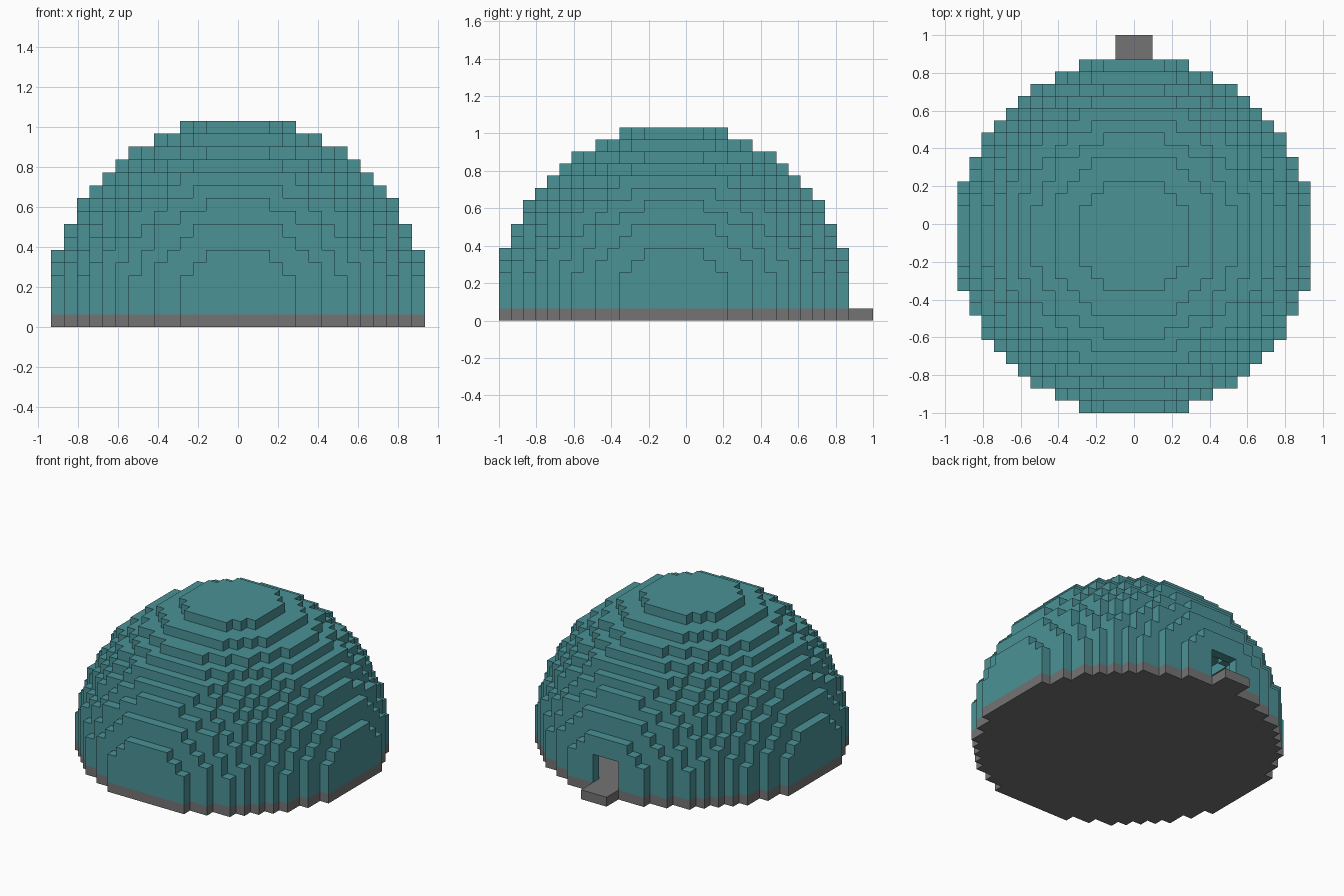
import bpy, bmesh
from mathutils import Vector

cube = bpy.data.objects.get("Cube")
if cube:
    bpy.data.objects.remove(cube, do_unlink=True)

U = 2 / 31            # block size
R2 = 216.5            # squared dome radius, in blocks
SPAN = range(-14, 15)
DIRS = [Vector(d) for d in ((1, 0, 0), (-1, 0, 0), (0, 1, 0), (0, -1, 0), (0, 0, 1), (0, 0, -1))]


def material(name, rgb):
    m = bpy.data.materials.new(name)
    m.use_nodes = True
    m.diffuse_color = (*rgb, 1)
    m.node_tree.nodes["Principled BSDF"].inputs["Base Color"].default_value = (*rgb, 1)
    return m


def inside(x, y, z):
    return x * x + y * y + z * z <= R2


def build(name, cells, solid, mat):
    """Skin a set of blocks, leaving out faces that touch another block."""
    bm = bmesh.new()
    verts = {}

    def vert(p):
        key = tuple(round(2 * c) for c in p)
        if key not in verts:
            verts[key] = bm.verts.new((p.x * U, (p.y - 1) * U, (p.z + 1.5) * U))
        return verts[key]

    for cell in sorted(cells):
        c = Vector(cell)
        for d in DIRS:
            if tuple(int(v) for v in c + d) in solid:
                continue
            a = Vector((d.y, d.z, d.x))
            b = d.cross(a)
            mid = c + d / 2
            bm.faces.new([vert(mid + (a * s + b * t) / 2)
                          for s, t in ((-1, -1), (1, -1), (1, 1), (-1, 1))])
    # Merge flat neighbouring faces into clean panels
    bmesh.ops.dissolve_limit(bm, angle_limit=0.01, verts=bm.verts[:], edges=bm.edges[:])
    mesh = bpy.data.meshes.new(name)
    bm.to_mesh(mesh)
    bm.free()
    mesh.materials.append(mat)
    obj = bpy.data.objects.new(name, mesh)
    bpy.context.collection.objects.link(obj)
    return obj


teal = material("teal", (0.07, 0.287, 0.305))
grey = material("grey", (0.178, 0.174, 0.178))

# Round floor slab, one block thick
floor = {(x, y, -1) for x in SPAN for y in SPAN if inside(x, y, -1)}

# Doorstep at the back
step = {(x, y, -1) for x in (-1, 0, 1) for y in (15, 16)}

# Hollow dome, one block thick
dome = {(x, y, z) for x in SPAN for y in SPAN for z in range(15)
        if inside(x, y, z) and not (inside(abs(x) + 1, y, z)
                                    and inside(x, abs(y) + 1, z)
                                    and inside(x, y, z + 1))}

# Doorway, three blocks wide and high
dome -= {(x, y, z) for x in (-1, 0, 1) for y in (13, 14) for z in range(3)}

solid = floor | step | dome
build("floor", floor, solid, grey)
build("doorstep", step, solid, grey)
build("dome_shell", dome, solid, teal)
